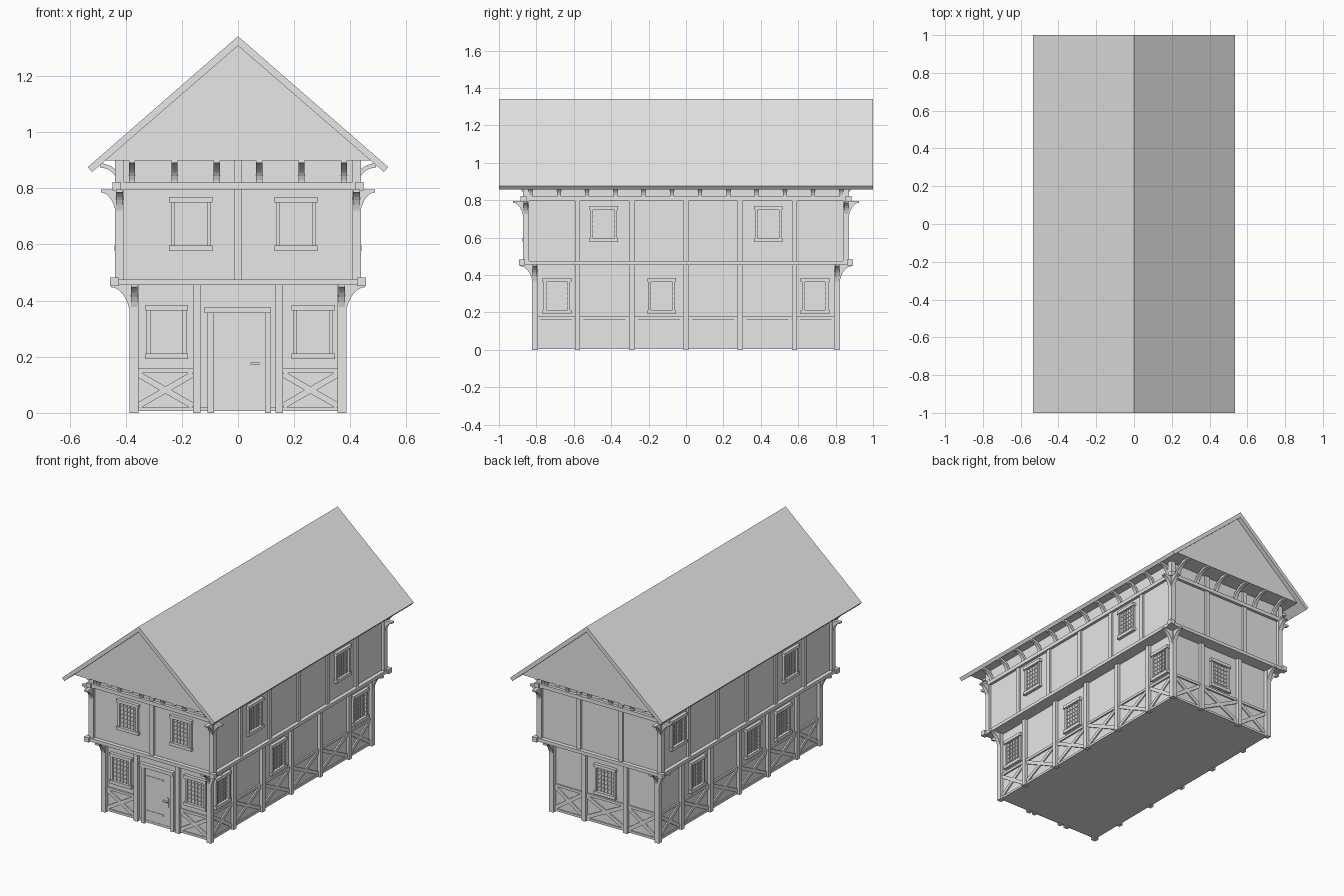
import bpy, bmesh, math
from mathutils import Vector

cube = bpy.data.objects.get("Cube")
if cube:
    bpy.data.objects.remove(cube, do_unlink=True)

grey = bpy.data.materials.new("plain_grey")
grey.use_nodes = True
colour = (0.8, 0.8, 0.8, 1)
grey.diffuse_color = colour
grey.node_tree.nodes["Principled BSDF"].inputs["Base Color"].default_value = colour

# Every wall has a frame: u along the wall, d outward from the centre, z up
FRAMES = {
    "front": lambda u, d, z: Vector((u, -d, z)),
    "back": lambda u, d, z: Vector((u, d, z)),
    "right": lambda u, d, z: Vector((d, u, z)),
    "left": lambda u, d, z: Vector((-d, u, z)),
}
SIDES = ("right", "left")
ENDS = ("front", "back")
parts = {}


def prism(name, start, end):
    """Adds a closed prism between two matching outlines to the named part."""
    mesh = parts.setdefault(name, bmesh.new())
    a = [mesh.verts.new(p) for p in start]
    b = [mesh.verts.new(p) for p in end]
    mesh.faces.new(a)
    mesh.faces.new(b[::-1])
    for i in range(len(a)):
        j = (i + 1) % len(a)
        mesh.faces.new((a[j], a[i], b[i], b[j]))


def plate(name, wall, outline, d0, d1):
    """Outline in (u, z), extruded outward."""
    f = FRAMES[wall]
    prism(name, [f(u, d0, z) for u, z in outline], [f(u, d1, z) for u, z in outline])


def rib(name, wall, outline, u, half):
    """Outline in (d, z), extruded along the wall."""
    f = FRAMES[wall]
    prism(name, [f(u - half, d, z) for d, z in outline],
          [f(u + half, d, z) for d, z in outline])


def box(name, wall, u0, u1, z0, z1, d0, d1):
    plate(name, wall, [(u0, z0), (u1, z0), (u1, z1), (u0, z1)], d0, d1)


def slab(name, x, y, z0, z1):
    box(name, "front", -x, x, z0, z1, -y, y)


def strip(name, wall, p, q, width, d0, d1):
    """Straight diagonal timber from p to q."""
    p, q = Vector(p), Vector(q)
    n = (q - p).orthogonal().normalized() * width / 2
    plate(name, wall, [p + n, q + n, q - n, p - n], d0, d1)


def curve(d0, d1, z0, z1, steps=8):
    """Concave quarter arc rising from the wall and sweeping outward."""
    angles = [math.pi / 2 * i / steps for i in range(steps + 1)]
    return [(d1 - (d1 - d0) * math.cos(a), z0 + (z1 - z0) * math.sin(a)) for a in angles]


def window(wall, u, z, d):
    w, h = 0.058, 0.078
    box("window_panes", wall, u - w, u + w, z - h, z + h, d - 0.01, d + 0.002)
    for s in (-1, 1):
        jamb = u + s * (w + 0.006)
        box("window_frames", wall, jamb - 0.007, jamb + 0.007, z - h, z + h, d - 0.01, d + 0.014)
        rail = z + s * (h + 0.008)
        box("window_frames", wall, u - 0.077, u + 0.077, rail - 0.01, rail + 0.01, d - 0.01, d + 0.02)
    for i in range(1, 5):
        x = u - w + 2 * w * i / 5
        box("window_lattice", wall, x - 0.002, x + 0.002, z - h, z + h, d, d + 0.007)
    for i in range(1, 6):
        y = z - h + 2 * h * i / 6
        box("window_lattice", wall, u - w, u + w, y - 0.002, y + 0.002, d, d + 0.006)


def cross(wall, u0, u1, z0, z1, d):
    for a, b in ((z0, z1), (z1, z0)):
        strip("cross_braces", wall, (u0, a), (u1, b), 0.022, d - 0.01, d + 0.008)


# Wall distances from the centre
LOW = {"front": 0.80, "back": 0.80, "right": 0.365, "left": 0.365}
HIGH = {"front": 0.855, "back": 0.855, "right": 0.42, "left": 0.42}

# Plastered storeys and the horizontal timbers around them
slab("ground_floor_walls", 0.365, 0.80, 0.008, 0.465)
slab("upper_floor_walls", 0.42, 0.855, 0.462, 0.905)
slab("sill_beam", 0.372, 0.807, 0.006, 0.02)
slab("jetty_beam", 0.444, 0.88, 0.455, 0.476)
slab("top_beam", 0.438, 0.874, 0.796, 0.82)

# Roof and gables
slope = [(0, 1.342), (0.535, 0.876), (0.52, 0.858), (0, 1.308)]
for s in (-1, 1):
    plate("roof", "front", [(s * u, z) for u, z in slope], -1, 1)
plate("gables", "front", [(-0.475, 0.9), (0.475, 0.9), (0, 1.312)], -0.97, 0.97)

# Corner posts, beam ends and curved corner brackets
for sx in (-1, 1):
    for wall in ENDS:
        for x, y, z0, z1 in ((0.37, 0.808, 0, 0.46), (0.422, 0.856, 0.47, 0.9)):
            box("corner_posts", wall, sx * x - 0.016, sx * x + 0.016, z0, z1, y - 0.016, y + 0.016)
        for x, y, z in ((0.44, 0.876, 0.467), (0.432, 0.868, 0.808)):
            box("beam_ends", wall, sx * x - 0.016, sx * x + 0.016, z - 0.015, z + 0.015, y - 0.016, y + 0.016)
for wall in FRAMES:
    is_end = wall in ENDS
    for s in (-1, 1):
        for d, u, z0, z1, reach in (
                (LOW[wall] + 0.018, 0.37 if is_end else 0.808, 0.33, 0.448, 0.07),
                (HIGH[wall] + 0.014, 0.422 if is_end else 0.856, 0.69, 0.786, 0.055)):
            arc = curve(d, d + reach, z0, z1)
            top = [(d + reach, z1 + 0.01), (d - 0.01, z1 + 0.01), (d - 0.01, z0)]
            rib("corner_brackets", wall, arc + top, s * u, 0.012)

# Hooped brackets under the eaves and gables
for wall in FRAMES:
    count = 6 if wall in ENDS else 12
    d = HIGH[wall]
    reach, top = (0.11, 0.89) if wall in ENDS else (0.072, 0.874)
    under = curve(d + 0.01, d + reach, 0.815, top)
    over = curve(d - 0.006, d + reach, 0.815, top + 0.015)
    for i in range(count):
        rib("eave_brackets", wall, under + over[::-1], (i - (count - 1) / 2) * 0.151, 0.011)

# Wall posts
low_posts = {"front": [-0.147, 0.147], "back": [-0.147, 0.147]}
high_posts = {"front": [0], "back": [-0.147, 0.147]}
for wall in SIDES:
    low_posts[wall] = high_posts[wall] = [-0.58, -0.29, 0, 0.29, 0.58]
for wall in FRAMES:
    for u in low_posts[wall]:
        box("ground_posts", wall, u - 0.014, u + 0.014, 0, 0.46, LOW[wall] - 0.01, LOW[wall] + 0.02)
    for u in high_posts[wall]:
        top = 0.9 if wall in ENDS else 0.8
        box("upper_posts", wall, u - 0.014, u + 0.014, 0.47, top, HIGH[wall] - 0.01, HIGH[wall] + 0.012)

# Wainscot with a rail and crossed braces in every bay but the doorway
for wall in FRAMES:
    corner = 0.37 if wall in ENDS else 0.808
    stops = [-corner] + low_posts[wall] + [corner]
    rail = 0.15 if wall == "front" else 0.17
    d = LOW[wall]
    for a, b in zip(stops, stops[1:]):
        if wall == "front" and a < 0 < b:
            continue
        box("wainscot_rails", wall, a, b, rail - 0.008, rail + 0.008, d - 0.01, d + 0.01)
        cross(wall, a + 0.014, b - 0.014, 0.025, rail - 0.012, d)

# Windows
LOWER, UPPER = 0.288, 0.673
layout = {
    "front": ((-0.255, 0.268), (-0.168, 0.207)),
    "back": ((0,), ()),
    "right": ((-0.69, -0.13, 0.69), (-0.44, 0.44)),
    "left": ((-0.44, -0.14, 0.42), (-0.44, 0.69)),
}
for wall, (lower, upper) in layout.items():
    for u in lower:
        window(wall, u, LOWER, LOW[wall])
    for u in upper:
        window(wall, u, UPPER, HIGH[wall])

# Door with frame, strap hinges and handle
d = LOW["front"]
box("door", "front", -0.085, 0.1, 0.02, 0.36, d - 0.01, d + 0.005)
for u in (-0.097, 0.107):
    box("door_frame", "front", u - 0.011, u + 0.011, 0, 0.37, d - 0.01, d + 0.018)
box("door_frame", "front", -0.12, 0.118, 0.356, 0.378, d - 0.01, d + 0.024)
for z in (0.08, 0.3):
    box("door_hinges", "front", -0.085, 0.04, z - 0.004, z + 0.004, d, d + 0.008)
box("door_handle", "front", 0.066, 0.078, 0.14, 0.2, d, d + 0.009)
box("door_handle", "front", 0.045, 0.076, 0.172, 0.18, d + 0.005, d + 0.02)

# Turn the collected shapes into objects
for name, shape in parts.items():
    bmesh.ops.recalc_face_normals(shape, faces=shape.faces[:])
    mesh = bpy.data.meshes.new(name)
    shape.to_mesh(mesh)
    shape.free()
    mesh.materials.append(grey)
    bpy.context.scene.collection.objects.link(bpy.data.objects.new(name, mesh))
